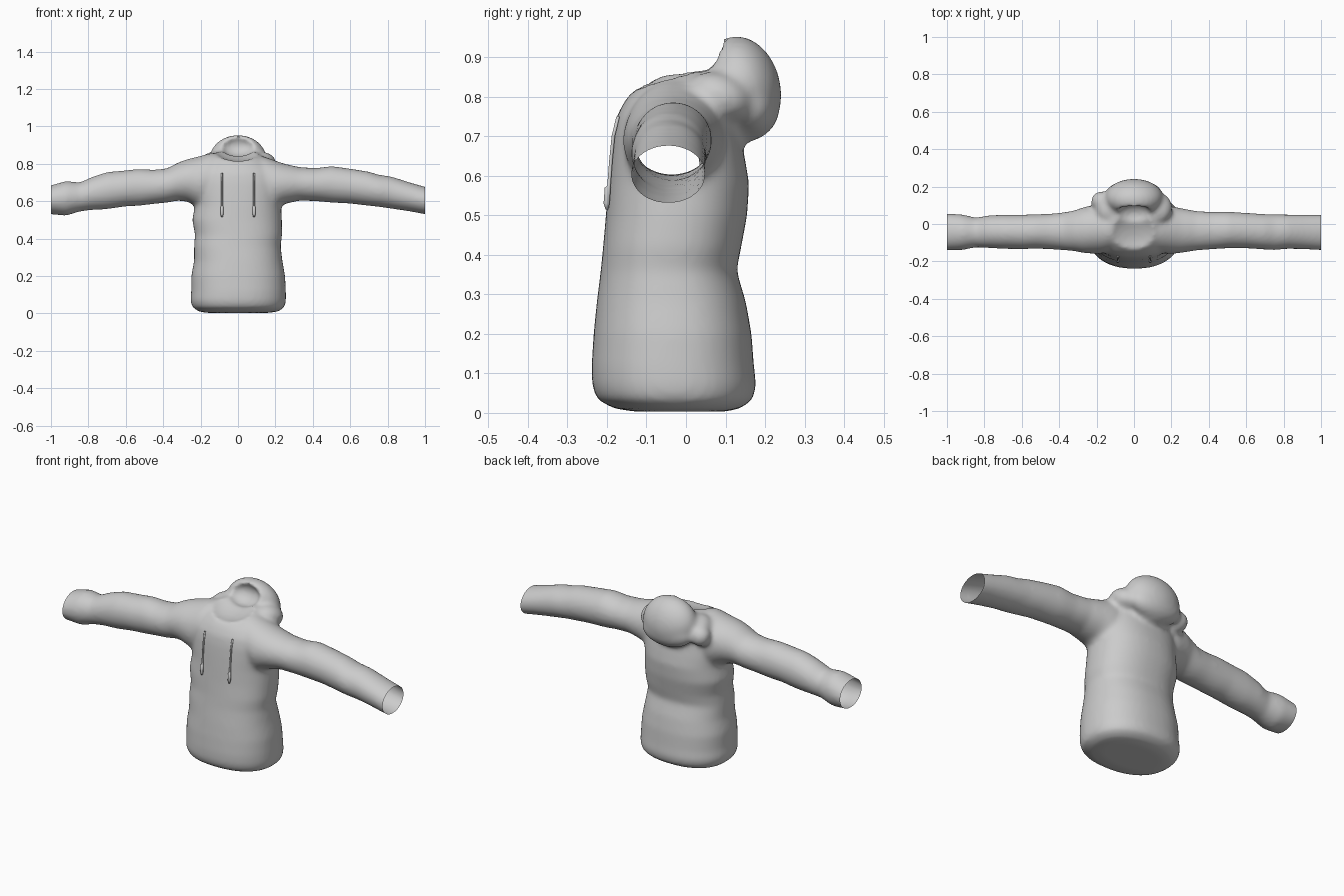
import bpy, bmesh, math
from mathutils import Vector, Matrix

if "Cube" in bpy.data.objects:
    bpy.data.objects.remove(bpy.data.objects["Cube"])

fabric = bpy.data.materials.new("grey fabric")
fabric.diffuse_color = (0.6, 0.6, 0.6, 1)
fabric.use_nodes = True
fabric.node_tree.nodes["Principled BSDF"].inputs["Base Color"].default_value = fabric.diffuse_color


def loft(bm, rings, frame, n=40, power=2.0):
    """Closed solid through rings of (station, a_min, a_max, b_min, b_max)."""
    loops = []
    for s, a0, a1, b0, b1 in rings:
        loop = []
        for i in range(n):
            t = 2 * math.pi * i / n
            c, d = math.cos(t), math.sin(t)
            u = math.copysign(abs(c) ** (2 / power), c)
            v = math.copysign(abs(d) ** (2 / power), d)
            loop.append(bm.verts.new(frame(s, (a0 + a1) / 2 + u * (a1 - a0) / 2,
                                           (b0 + b1) / 2 + v * (b1 - b0) / 2)))
        loops.append(loop)
    faces = [bm.faces.new(loops[0]), bm.faces.new(loops[-1][::-1])]
    for p, q in zip(loops, loops[1:]):
        for i in range(n):
            j = (i + 1) % n
            faces.append(bm.faces.new((p[j], p[i], q[i], q[j])))
    bmesh.ops.recalc_face_normals(bm, faces=faces)


def ball(bm, centre, radii, tilt=0):
    m = (Matrix.Translation(centre) @ Matrix.Rotation(math.radians(tilt), 4, 'X')
         @ Matrix.Diagonal((*radii, 1)))
    bmesh.ops.create_uvsphere(bm, u_segments=32, v_segments=20, radius=1, matrix=m)


def finish(bm, name):
    me = bpy.data.meshes.new(name)
    bm.to_mesh(me)
    bm.free()
    me.materials.append(fabric)
    ob = bpy.data.objects.new(name, me)
    bpy.context.collection.objects.link(ob)
    return ob


bm = bmesh.new()

# torso: z, x range, y range
loft(bm, [
    (0.003, -.17, .17, -.13, .10), (0.012, -.215, .22, -.185, .14),
    (0.035, -.245, .25, -.226, .17), (0.07, -.255, .257, -.238, .178),
    (0.12, -.25, .256, -.239, .172), (0.2, -.25, .252, -.234, .166),
    (0.28, -.235, .238, -.226, .152), (0.36, -.235, .228, -.216, .128),
    (0.42, -.23, .236, -.21, .14), (0.5, -.245, .235, -.203, .155),
    (0.58, -.23, .23, -.197, .16), (0.64, -.235, .235, -.192, .15),
    (0.7, -.235, .235, -.186, .138), (0.75, -.225, .22, -.176, .13),
    (0.79, -.20, .19, -.155, .125), (0.83, -.165, .145, -.122, .12),
    (0.86, -.12, .10, -.07, .11), (0.872, -.07, .06, -.02, .09),
], lambda s, a, b: (a, b, s), power=2.3)

# sleeves: x, y range, z range, running past the cuff so it can be trimmed open
along_x = lambda s, a, b: (s, a, b)
loft(bm, [
    (.08, -.13, .09, .60, .855), (.15, -.155, .095, .57, .835), (.2, -.16, .095, .56, .817),
    (.25, -.155, .085, .585, .80), (.33, -.142, .07, .603, .782), (.42, -.135, .064, .60, .777),
    (.5, -.13, .066, .592, .788), (.6, -.13, .06, .587, .774), (.7, -.137, .053, .575, .758),
    (.75, -.14, .052, .57, .742), (.82, -.133, .051, .56, .732), (.92, -.136, .05, .545, .70),
    (1.0, -.14, .05, .53, .677), (1.03, -.14, .05, .527, .67),
], along_x)
loft(bm, [
    (-.08, -.13, .09, .60, .86), (-.15, -.155, .10, .57, .857), (-.2, -.16, .105, .56, .842),
    (-.27, -.155, .09, .597, .825), (-.32, -.145, .072, .603, .807), (-.38, -.14, .062, .592, .775),
    (-.45, -.135, .055, .585, .768), (-.53, -.132, .052, .575, .773), (-.6, -.135, .05, .572, .765),
    (-.7, -.133, .05, .557, .756), (-.78, -.128, .046, .553, .73), (-.845, -.125, .034, .545, .70),
    (-.92, -.14, .052, .522, .708), (-1.0, -.14, .055, .53, .685), (-1.03, -.14, .055, .53, .68),
], along_x)

# hood hanging behind the neck, with its folds over the shoulders
ball(bm, (0, .14, .82), (.155, .10, .135), 12)
ball(bm, (0, .165, .775), (.15, .072, .082))
for side in (-1, 1):
    ball(bm, (side * .13, .085, .80), (.075, .085, .06), -20)
ball(bm, (-.175, .12, .775), (.055, .055, .055))
hoodie = finish(bm, "hooded_jacket")

# hollow of the neckline and hood mouth
bm = bmesh.new()
ball(bm, (0, -.03, .885), (.13, .135, .055), 22)
ball(bm, (0, .055, .89), (.09, .062, .05), 35)
hollow = finish(bm, "neck_hollow_cutter")
hollow.hide_render = True
hollow.hide_set(True)


def remesh(ob, size):
    m = ob.modifiers.new("blend", 'REMESH')
    m.mode, m.voxel_size = 'VOXEL', size


remesh(hollow, .008)
remesh(hoodie, .011)
cut = hoodie.modifiers.new("hollow", 'BOOLEAN')
cut.operation, cut.object, cut.solver = 'DIFFERENCE', hollow, 'EXACT'
remesh(hoodie, .0105)
soft = hoodie.modifiers.new("soften", 'SMOOTH')
soft.factor, soft.iterations = .5, 9

# bake the blended skin, then trim the cuffs open
dg = bpy.context.evaluated_depsgraph_get()
skin = bpy.data.meshes.new_from_object(hoodie.evaluated_get(dg))
hoodie.modifiers.clear()
hoodie.data = skin
bm = bmesh.new()
bm.from_mesh(skin)
for side in (-1, 1):
    bmesh.ops.bisect_plane(bm, geom=bm.verts[:] + bm.edges[:] + bm.faces[:],
                           plane_co=(side, 0, 0), plane_no=(side, 0, 0), clear_outer=True)
for f in bm.faces:
    f.smooth = True
    f.material_index = 0
bm.to_mesh(skin)
bm.free()
skin.materials.clear()
skin.materials.append(fabric)

# drawstrings lying on the chest, each with a thicker tip
for side, name in ((-1, "left"), (1, "right")):
    bm = bmesh.new()
    x = side * .086
    w = .0045
    path = [(.75, -.172, w), (.70, -.184, w), (.64, -.19, w), (.575, -.195, w),
            (.57, -.198, .008), (.53, -.201, .008), (.515, -.20, .004)]
    loft(bm, [(z, x - r, x + r, y - r, y + r) for z, y, r in path],
         lambda s, a, b: (a, b, s), n=10)
    for f in bm.faces:
        f.smooth = True
    finish(bm, name + "_drawstring")
